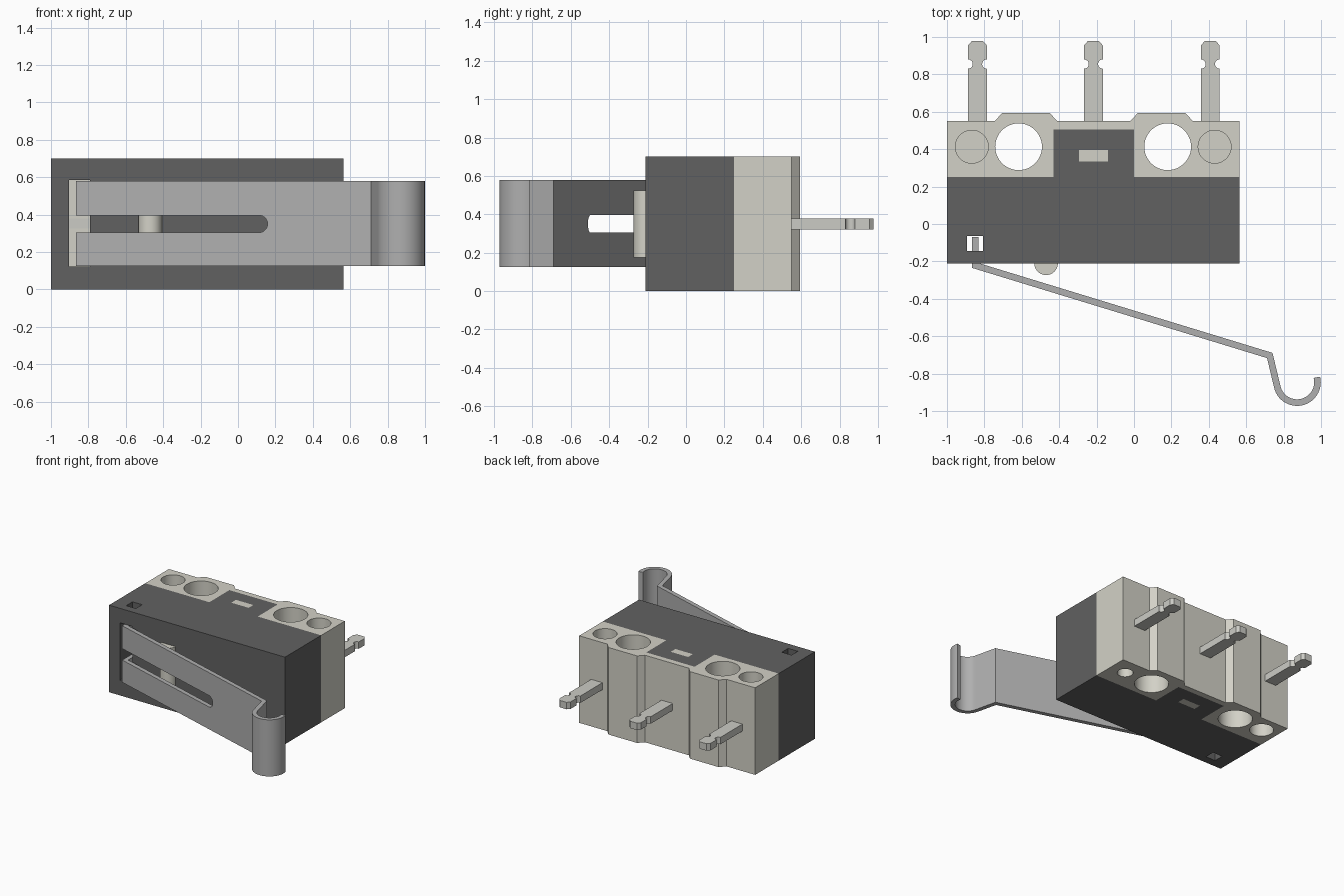
import bpy, bmesh
from math import cos, sin, pi, radians
from mathutils import Vector, Matrix

if "Cube" in bpy.data.objects:
    bpy.data.objects.remove(bpy.data.objects["Cube"])


def material(name, rgb):
    m = bpy.data.materials.new(name)
    m.diffuse_color = (*rgb, 1)
    m.use_nodes = True
    m.node_tree.nodes["Principled BSDF"].inputs["Base Color"].default_value = m.diffuse_color
    return m


DARK = material("dark_plastic", (0.12, 0.12, 0.12))
CREAM = material("cream_plastic", (0.65, 0.64, 0.57))
STEEL = material("steel", (0.43, 0.43, 0.43))
PIN = material("terminal_metal", (0.60, 0.60, 0.56))
H = 0.70          # body height
MID = H / 2


def prism(name, pts, z0, z1, mat=None, rot=None):
    """Extrude an XY outline from z0 to z1."""
    bm = bmesh.new()
    f = bm.faces.new([bm.verts.new((x, y, z0)) for x, y in pts])
    top = bmesh.ops.extrude_face_region(bm, geom=[f])["geom"]
    verts = [v for v in top if isinstance(v, bmesh.types.BMVert)]
    bmesh.ops.translate(bm, verts=verts, vec=(0, 0, z1 - z0))
    if rot:
        bm.transform(rot)
    bmesh.ops.recalc_face_normals(bm, faces=bm.faces)
    me = bpy.data.meshes.new(name)
    bm.to_mesh(me)
    bm.free()
    ob = bpy.data.objects.new(name, me)
    bpy.context.collection.objects.link(ob)
    if mat:
        me.materials.append(mat)
    return ob


def rect(x0, x1, y0, y1):
    return [(x0, y0), (x1, y0), (x1, y1), (x0, y1)]


def arc(cx, cy, r, a0, a1, n):
    return [(cx + r * cos(radians(a0 + (a1 - a0) * i / n)),
             cy + r * sin(radians(a0 + (a1 - a0) * i / n))) for i in range(n + 1)]


def circle(cx, cy, r, n=48):
    return arc(cx, cy, r, 0, 360, n)[:-1]


def activate(ob):
    bpy.ops.object.select_all(action="DESELECT")
    ob.select_set(True)
    bpy.context.view_layer.objects.active = ob


def cut(ob, cutter):
    cutter.hide_render = True
    m = ob.modifiers.new("cut", "BOOLEAN")
    m.operation, m.solver, m.object = "DIFFERENCE", "EXACT", cutter
    activate(ob)
    bpy.ops.object.modifier_apply(modifier=m.name)
    bpy.data.objects.remove(cutter)


def smooth(ob):
    activate(ob)
    bpy.ops.object.shade_smooth_by_angle(angle=radians(30))


def strip(path, t):
    """Outline of a bent sheet of thickness t following a centre line."""
    p = [Vector(q) for q in path]
    sides = ([], [])
    for i, q in enumerate(p):
        d0 = (q - p[max(i - 1, 0)]).normalized()
        d1 = (p[min(i + 1, len(p) - 1)] - q).normalized()
        d0, d1 = (d0 if i else d1), (d1 if i < len(p) - 1 else d0)
        n0, n1 = Vector((-d0.y, d0.x)), Vector((-d1.y, d1.x))
        n = (n0 + n1).normalized()
        off = n * (t / 2 / n.dot(n0))
        sides[0].append(tuple(q + off))
        sides[1].append(tuple(q - off))
    return sides[0] + sides[1][::-1]


# Dark front housing with its central tab
housing = prism("housing", [(-1, -0.21), (0.565, -0.21), (0.565, 0.25), (0, 0.25),
                            (0, 0.505), (-0.43, 0.505), (-0.43, 0.25), (-1, 0.25)], 0, H, DARK)
cut(housing, prism("c", rect(-0.295, -0.14, 0.335, 0.395), -0.1, H + 0.1))
cut(housing, prism("c", rect(-0.893, -0.807, -0.145, -0.065), -0.1, H + 0.1))
cut(housing, prism("c", rect(-0.903, -0.79, -0.3, -0.05), 0.122, 0.584))

# Cream latch filling the tab slot, and lining at the back of the lever recess
prism("latch", rect(-0.295, -0.14, 0.335, 0.395), 0, H, CREAM)
prism("recess_lining", rect(-0.903, -0.79, -0.06, -0.05), 0.122, 0.584, CREAM)
prism("recess_rib", rect(-0.903, -0.79, -0.065, -0.06), 0.325, 0.38, PIN)

# Cream rear base with two raised pads
outline = [(-1, 0.25), (-0.43, 0.25), (-0.43, 0.505), (0, 0.505), (0, 0.25),
           (0.565, 0.25), (0.565, 0.55)]
for x in (-0.02, -0.745):
    outline += [(x + 0.335, 0.55), (x + 0.295, 0.593), (x + 0.04, 0.593), (x, 0.55)]
outline.append((-1, 0.55))
base = prism("rear_base", outline, 0, H, CREAM)
for x in (-0.617, 0.18):                       # through mounting holes
    cut(base, prism("c", circle(x, 0.413, 0.125), -0.1, H + 0.1))
for x, r in ((-0.867, 0.088), (0.431, 0.058)):  # blind holes, top and bottom
    cut(base, prism("c", circle(x, 0.413, 0.088), H - 0.2, H + 0.1))
    cut(base, prism("c", circle(x, 0.413, r), -0.1, 0.2))
smooth(base)

# Rounded plunger under the lever
smooth(prism("plunger", circle(-0.47, -0.21, 0.063), 0.175, 0.525, CREAM))

# Bent lever: stem, long arm and hooked tip, with a lengthwise slot
path = [(-0.848, -0.07), (-0.848, -0.222), (0.726, -0.703)]
path += arc(0.872, -0.846, 0.109, 190, 374, 24)
lever = prism("lever", strip(path, 0.035), 0.125, 0.58, STEEL)
slot = [(-1, MID - 0.046), *arc(0.112, MID, 0.046, -90, 90, 20), (-1, MID + 0.046)]
cut(lever, prism("c", slot, -0.1, 1, rot=Matrix.Rotation(pi / 2, 4, "X")))
smooth(lever)

# Three notched terminals
half = [(0.05, 0.5), *arc(0.05, 0.855, 0.025, 270, 90, 10), (0.05, 0.955), (0.03, 0.978)]
blade = half + [(-x, y) for x, y in reversed(half)]
for name, cx in (("left", -0.837), ("middle", -0.217), ("right", 0.408)):
    smooth(prism("terminal_" + name, [(x + cx, y) for x, y in blade], 0.322, 0.378, PIN))
